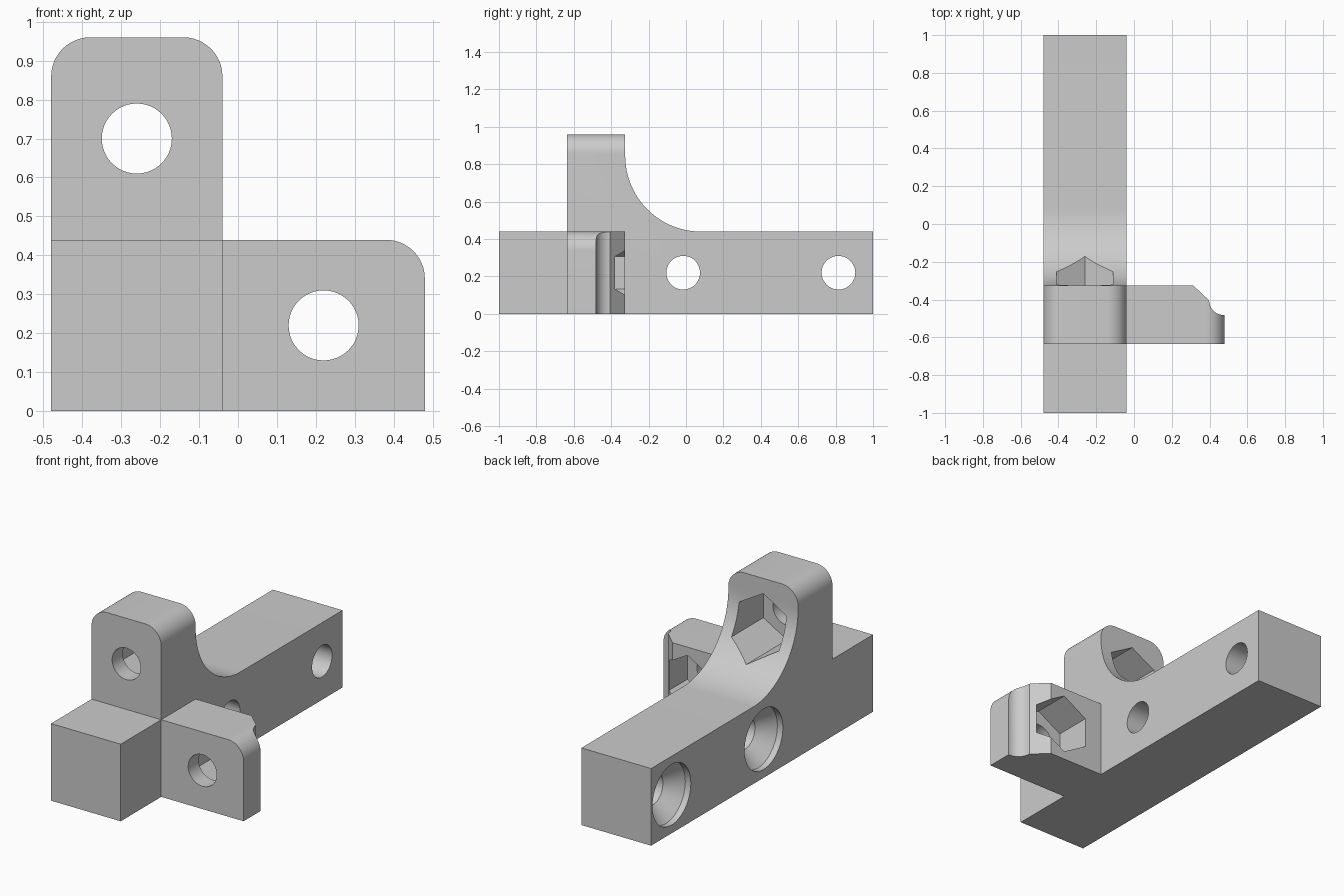
import bpy, bmesh
from math import sin, cos, radians

cube = bpy.data.objects.get("Cube")
if cube:
    bpy.data.objects.remove(cube, do_unlink=True)

GREY = (0.6, 0.6, 0.6, 1)
grey = bpy.data.materials.new("plain grey")
grey.use_nodes = True
grey.diffuse_color = GREY
grey.node_tree.nodes["Principled BSDF"].inputs["Base Color"].default_value = GREY


def arc(cu, cv, r, start, end, n=16):
    angles = [radians(start + (end - start) * i / n) for i in range(n + 1)]
    return [(cu + r * cos(a), cv + r * sin(a)) for a in angles]


def circle(cu, cv, r, n=48, turn=0):
    return arc(cu, cv, r, turn, turn + 360, n)[:-1]


def loft(name, axis, sections):
    """Solid through (position, outline) sections stacked along an axis."""
    place = {"x": lambda a, u, v: (a, u, v),
             "y": lambda a, u, v: (u, a, v),
             "z": lambda a, u, v: (u, v, a)}[axis]
    bm = bmesh.new()
    rings = [[bm.verts.new(place(a, u, v)) for u, v in pts] for a, pts in sections]
    for lower, upper in zip(rings, rings[1:]):
        for i in range(len(lower)):
            bm.faces.new((lower[i - 1], lower[i], upper[i], upper[i - 1]))
    bm.faces.new(rings[0])
    bm.faces.new(rings[-1])
    bmesh.ops.recalc_face_normals(bm, faces=bm.faces)
    mesh = bpy.data.meshes.new(name)
    bm.to_mesh(mesh)
    bm.free()
    mesh.materials.append(grey)
    obj = bpy.data.objects.new(name, mesh)
    bpy.context.collection.objects.link(obj)
    return obj


def prism(name, axis, lo, hi, pts):
    return loft(name, axis, [(lo, pts), (hi, pts)])


def activate(obj):
    bpy.ops.object.select_all(action="DESELECT")
    obj.select_set(True)
    bpy.context.view_layer.objects.active = obj


def cut(obj, cutter):
    cutter.hide_render = True
    mod = obj.modifiers.new("cut", "BOOLEAN")
    mod.operation = "DIFFERENCE"
    mod.solver = "EXACT"
    mod.object = cutter
    activate(obj)
    bpy.ops.object.modifier_apply(modifier=mod.name)
    bpy.data.objects.remove(cutter, do_unlink=True)


def bolt_and_nut(obj, x, z):
    """Round bolt hole from the front, hexagonal nut pocket from the back."""
    cut(obj, prism("bolt_cutter", "y", -0.8, -0.45, circle(x, z, 0.09)))
    cut(obj, prism("nut_cutter", "y", FLOOR, 0.05, circle(x, z, 0.173, 6, 30)))


LEFT, MID, RIGHT = -0.48, -0.04, 0.48
FRONT, BACK, FLOOR = -0.635, -0.325, -0.54
LOW, HIGH, ROUND = 0.44, 0.96, 0.1

# Long bar with the upright lug and its sweeping fillet
side = [(-1, 0), (1, 0), (1, LOW)]
side += arc(0.08, 0.845, 0.405, 270, 180, 32)
side += [(BACK, HIGH), (FRONT, HIGH), (FRONT, LOW), (-1, LOW)]
bar = prism("bar_with_upright", "x", LEFT, MID, side)

# Rounded top corners of the upright
bm = bmesh.new()
bm.from_mesh(bar.data)
top = [e for e in bm.edges
       if all(v.co.z > HIGH - 0.01 for v in e.verts)
       and abs(e.verts[0].co.x - e.verts[1].co.x) < 0.01]
bmesh.ops.bevel(bm, geom=top, offset=ROUND, segments=12, profile=0.5, affect="EDGES")
bm.to_mesh(bar.data)
bm.free()

# Countersunk cross holes
for y in (-0.015, 0.815):
    steps = ((-0.6, 0.173), (-0.445, 0.173), (-0.362, 0.09), (0.1, 0.09))
    cut(bar, loft("screw_cutter", "x", [(x, circle(y, 0.22, r)) for x, r in steps]))
bolt_and_nut(bar, -0.26, 0.70)

# Side tab with a rounded outer corner
face = [(MID, 0), (RIGHT, 0)]
face += arc(RIGHT - ROUND, LOW - ROUND, ROUND, 0, 90) + [(MID, LOW)]
tab = prism("side_tab", "y", FRONT, BACK, face)

# Chamfer and hollow groove behind the tab's outer end
notch = [(0.228, -0.245), (0.398, -0.405)]
notch += arc(0.475, -0.405, 0.077, 180, 270)[1:]
notch += [(0.6, -0.482), (0.6, -0.245)]
cut(tab, prism("notch_cutter", "z", -0.1, 0.6, notch))
bolt_and_nut(tab, 0.22, 0.22)

for obj in (bar, tab):
    activate(obj)
    bpy.ops.object.shade_smooth_by_angle(angle=radians(25))
